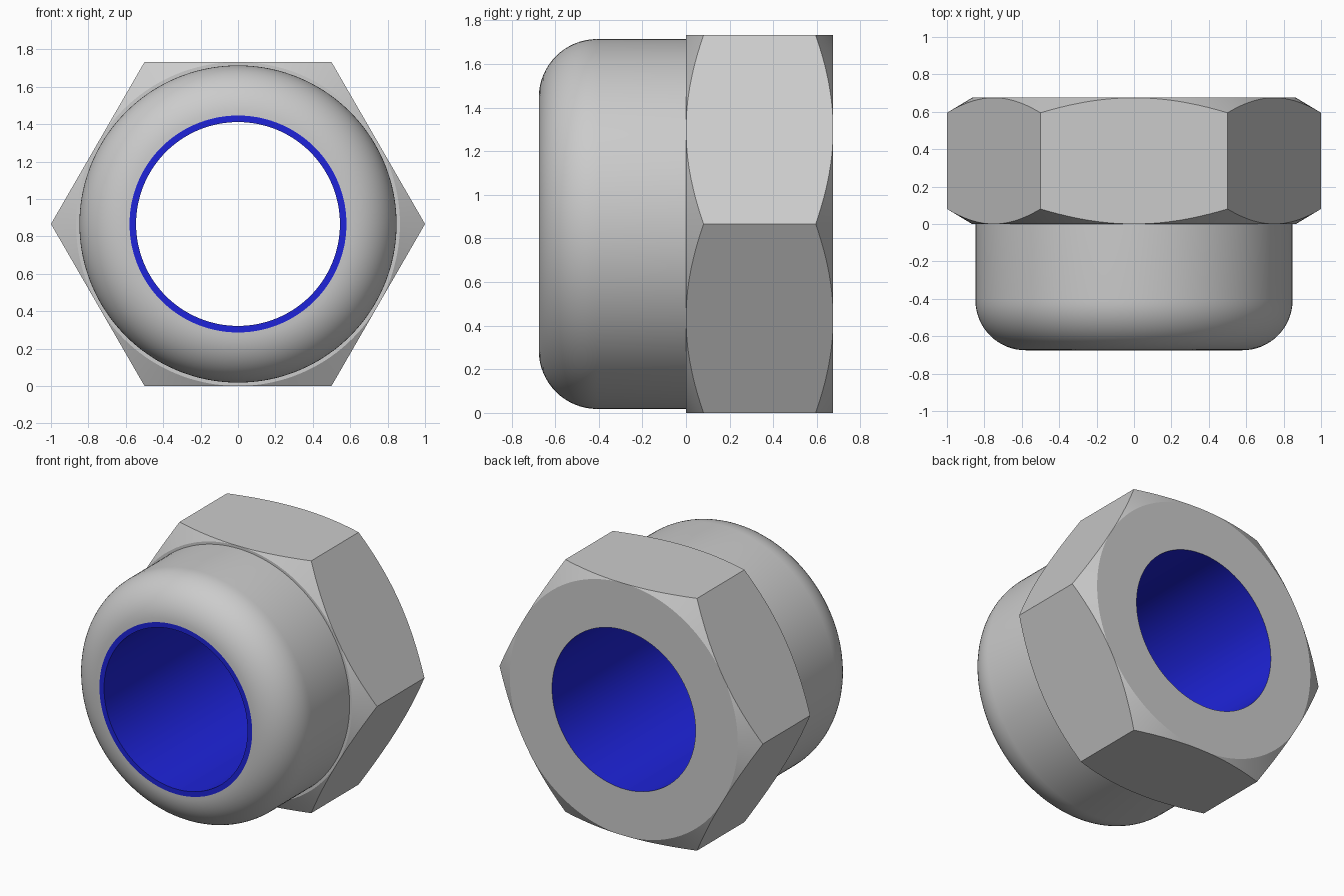
import bpy, bmesh
from math import sin, cos, pi, radians

if "Cube" in bpy.data.objects:
    bpy.data.objects.remove(bpy.data.objects["Cube"])

SEG = 144
APOTHEM = cos(pi / 6)      # hexagon half width across flats, corners at 1
HALF = 0.675               # half length along y
BORE, LIP, COLLAR = 0.545, 0.58, 0.848


def revolve(name, profile, color=None):
    """Sweep profile(angle) -> [(radius, y), ...] around the y axis line at z = APOTHEM."""
    bm = bmesh.new()
    rings = []
    for i in range(SEG):
        a = 2 * pi * i / SEG
        rings.append([bm.verts.new((r * cos(a), y, APOTHEM + r * sin(a)))
                      for r, y in profile(a)])
    for i in range(SEG):
        p, q = rings[i], rings[(i + 1) % SEG]
        for j in range(len(p) - 1):
            bm.faces.new((p[j], q[j], q[j + 1], p[j + 1]))
    bmesh.ops.remove_doubles(bm, verts=bm.verts, dist=1e-5)
    mesh = bpy.data.meshes.new(name)
    bm.to_mesh(mesh)
    bm.free()
    obj = bpy.data.objects.new(name, mesh)
    bpy.context.collection.objects.link(obj)
    if color:
        mat = bpy.data.materials.new(name + "_blue")
        mat.diffuse_color = color
        mat.use_nodes = True
        mat.node_tree.nodes["Principled BSDF"].inputs["Base Color"].default_value = mat.diffuse_color
        mesh.materials.append(mat)
    bpy.ops.object.select_all(action='DESELECT')
    obj.select_set(True)
    bpy.context.view_layer.objects.active = obj
    bpy.ops.object.shade_smooth_by_angle(angle=radians(20))
    return obj


# Hexagon with conical chamfers touching the middle of each flat
def hex_profile(a):
    r = APOTHEM / cos(a % (pi / 3) - pi / 6)
    drop = (r - APOTHEM) * 0.6
    return [(BORE, HALF), (APOTHEM, HALF), (r, HALF - drop),
            (r, drop), (APOTHEM, 0), (COLLAR, 0)]


# Round collar with a large front fillet
fillet = COLLAR - LIP
collar = [(COLLAR, 0)] + [
    (LIP + fillet * cos(t), -HALF + fillet - fillet * sin(t))
    for t in (pi / 2 * k / 16 for k in range(17))]

revolve("hex_body", hex_profile)
revolve("collar", lambda a: collar)

# Blue front lip and bore wall
revolve("bore", lambda a: [(LIP, -HALF), (BORE, -HALF), (BORE, HALF)],
        (0.013, 0.017, 0.7, 1))
